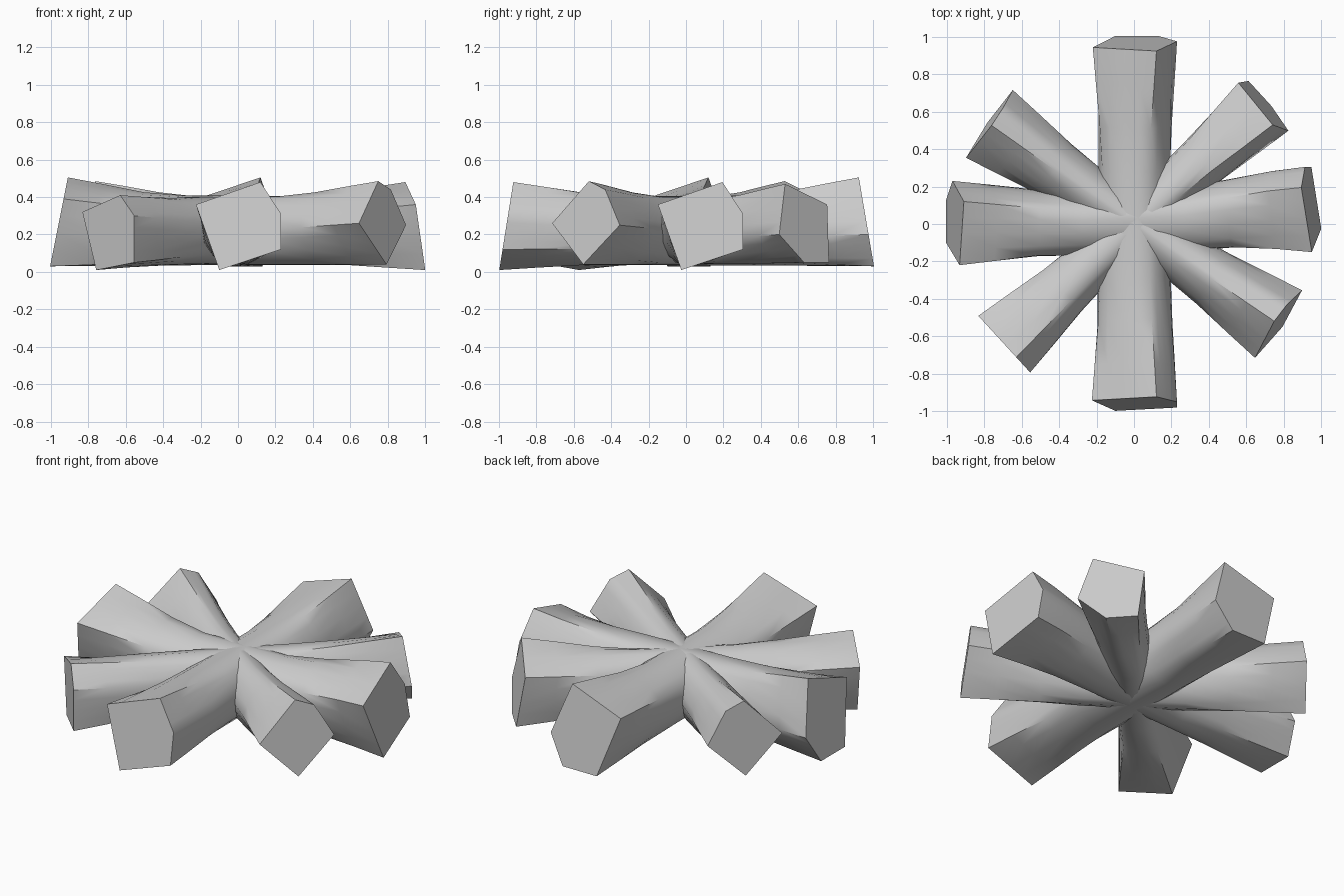
import bpy, bmesh, math
from mathutils import Vector

if "Cube" in bpy.data.objects:
    bpy.data.objects.remove(bpy.data.objects["Cube"])

SUB = 4          # points per pentagon side
ZC = 0.22        # height of every beam axis


def ring_points(poly):
    """Subdivide a pentagon's sides so it can morph into a round waist."""
    pts = []
    for i, p in enumerate(poly):
        q = poly[(i + 1) % len(poly)]
        for k in range(SUB):
            pts.append(Vector(p).lerp(Vector(q), k / SUB))
    return pts


def beam(name, axis_deg, side, end_a, end_b, half_w, half_h):
    """Loft a beam: pentagon end, round waist, pentagon end.
    Each end = (pentagon, reach, lean with height, lean with width, side shift)."""
    a = math.radians(axis_deg)
    axis = Vector((math.cos(a), math.sin(a), 0))
    lat = Vector((-axis.y, axis.x, 0)) * side
    bm = bmesh.new()
    rings = []

    def add(end, sign, t):
        poly, reach, lean, yaw, shift = end
        ring = []
        w = {1: 0, .8: .3, .55: .7, .3: .95, 0: 1}[t]
        for p in ring_points(poly):
            d = p - Vector((0.01, 0.25))
            ang = math.atan2(d.y, d.x)
            waist = Vector((half_w * math.cos(ang), ZC + half_h * math.sin(ang)))
            q = Vector((p.x + shift, p.y)).lerp(waist + Vector((shift * t, 0)), w)
            r = (reach - lean * p.y - yaw * (p.x + shift)) * t
            ring.append(bm.verts.new(axis * r * sign + lat * q.x + Vector((0, 0, q.y))))
        rings.append(ring)

    for t in (1, .8, .55, .3):
        add(end_a, -1, t)
    for t in (.3, .55, .8, 1):
        add(end_b, 1, t)
    n = len(rings[0])
    for r0, r1 in zip(rings, rings[1:]):
        for i in range(n):
            j = (i + 1) % n
            bm.faces.new((r0[i], r0[j], r1[j], r1[i]))
    bm.faces.new(rings[0])
    bm.faces.new(rings[-1])
    bmesh.ops.recalc_face_normals(bm, faces=bm.faces)
    me = bpy.data.meshes.new(name)
    bm.to_mesh(me)
    bm.free()
    ob = bpy.data.objects.new(name, me)
    bpy.context.collection.objects.link(ob)
    bpy.ops.object.select_all(action='DESELECT')
    ob.select_set(True)
    bpy.context.view_layer.objects.active = ob
    bpy.ops.object.shade_smooth_by_angle(angle=math.radians(40))


# end pentagons (sideways, height)
NEAR = [(.12, .48), (-.225, .36), (-.1, .01), (.23, .12), (.23, .31)]
FAR = [(.12, .505), (-.22, .39), (-.1, .03), (.13, .03), (.23, .2)]
DIAG_NEAR = [(.10, .41), (-.2, .32), (-.09, .01), (.21, .05), (.21, .30)]
DIAG_FAR = [(.11, .47), (-.18, .36), (-.15, .05), (.03, .05), (.19, .2)]
DIAMOND = [(0, .485), (-.22, .26), (0, .04), (.22, .25), (.11, .44)]

# straight beams
beam("front_back_beam", 90, -1,
     (NEAR, 1.0, .16, 0, 0), (FAR, 1.01, .17, 0, 0), .195, .185)
beam("left_right_beam", 0, 1,
     (FAR, 1.01, .2, 0, 0), (NEAR, 1.0, .18, .1, .075), .17, .185)

# diagonal beams
beam("diagonal_beam_1", 42.5, -1,
     (DIAG_NEAR, .945, 0, 0, 0), (DIAG_FAR, .975, .15, 0, 0), .13, .18)
beam("diagonal_beam_2", -34.7, 1,
     (DIAMOND, .955, .06, 0, 0), (DIAMOND, .97, .12, 0, 0), .135, .18)
